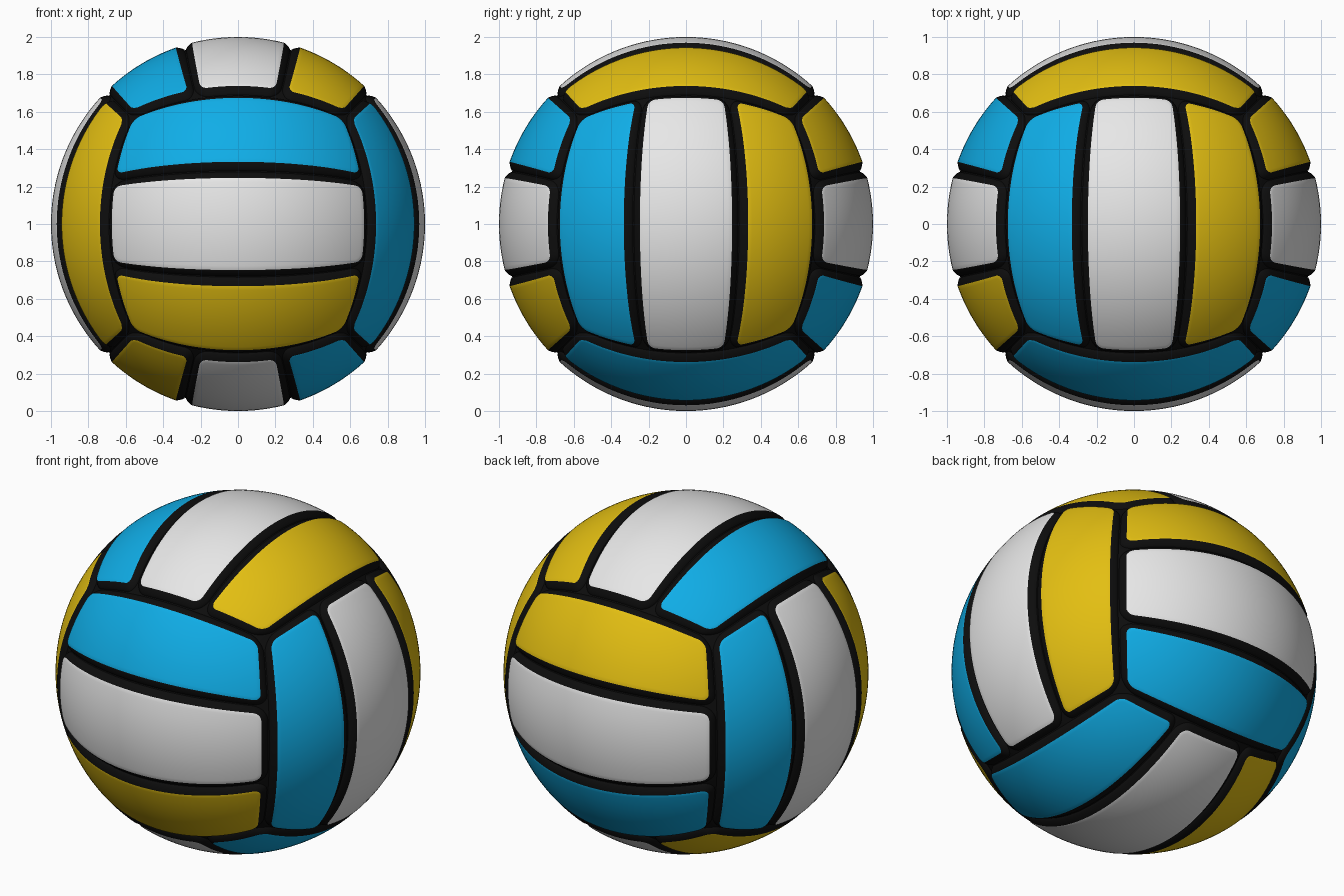
import bpy, bmesh, math
from mathutils import Vector

if "Cube" in bpy.data.objects:
    bpy.data.objects.remove(bpy.data.objects["Cube"])

Q = math.pi / 4          # half angle of one cube-sphere side
STRIP = 0.294            # angle of the seam between strips
GAP = 0.045              # black border from colour edge to seam
R = 0.045                # corner rounding of the coloured area
CENTRE = Vector((0, 0, 1))


def material(name, rgb):
    m = bpy.data.materials.new(name)
    m.diffuse_color = (*rgb, 1)
    m.use_nodes = True
    m.node_tree.nodes["Principled BSDF"].inputs["Base Color"].default_value = m.diffuse_color
    return m


WHITE = material("white", (0.8, 0.8, 0.8))
BLUE = material("sky blue", (0.005, 0.42, 0.8))
YELLOW = material("yellow", (0.77, 0.52, 0.006))
BLACK = material("black", (0.004, 0.004, 0.004))

# border rings: (offset from inner rectangle, radius)
RINGS = [(R * 0.5, 1.0), (R, 1.0), (R + 0.008, 0.997), (R + 0.02, 0.991),
         (R + 0.032, 0.983), (R + 0.04, 0.975), (R + GAP, 0.963)]


def on_ball(p, q, n, s, l, radius):
    """Map strip angles (p across, q along) to the ball, seams bowed a little."""
    bow = min(abs(p) / STRIP, (Q - abs(p)) / (Q - STRIP))
    p += math.copysign(0.028 * (q / Q) ** 2 * bow, p)
    d = n + s * math.tan(p) + l * math.tan(q)
    return CENTRE + d.normalized() * radius


def panel(name, n, s, p0, p1, colour):
    l = n.cross(s)
    a0, a1 = p0 + GAP + R, p1 - GAP - R
    b1 = Q - GAP - R
    nu, nv = 10, 32
    bm = bmesh.new()
    # inner rectangle
    grid, flat = {}, {}
    for i in range(nu + 1):
        for j in range(nv + 1):
            p, q = a0 + (a1 - a0) * i / nu, b1 * (2 * j / nv - 1)
            flat[i, j] = (p, q)
            grid[i, j] = bm.verts.new(on_ball(p, q, n, s, l, 1))
    for i in range(nu):
        for j in range(nv):
            bm.faces.new((grid[i, j], grid[i + 1, j], grid[i + 1, j + 1], grid[i, j + 1]))
    # outline walk: grid index and outward angle, corners fan out
    sides = [[(i, 0) for i in range(nu + 1)], [(nu, j) for j in range(nv + 1)],
             [(i, nv) for i in range(nu, -1, -1)], [(0, j) for j in range(nv, -1, -1)]]
    walk = []
    for k, side in enumerate(sides):
        ang = (k - 1) * math.pi / 2
        walk += [(ij, ang) for ij in side]
        walk += [(side[-1], ang + math.pi / 2 * t / 6) for t in range(1, 6)]
    # rounded colour edge, then black rolled border
    prev = [grid[ij] for ij, _ in walk]
    for off, rad in RINGS:
        ring = []
        for ij, ang in walk:
            p, q = flat[ij]
            ring.append(bm.verts.new(on_ball(p + off * math.cos(ang), q + off * math.sin(ang),
                                             n, s, l, rad)))
        for k in range(len(walk)):
            m = (k + 1) % len(walk)
            quad = [prev[k], ring[k], ring[m]]
            if prev[m] is not prev[k]:
                quad.append(prev[m])
            bm.faces.new(quad).material_index = 1 if off > R else 0
        prev = ring
    for f in bm.faces:
        f.smooth = True
    me = bpy.data.meshes.new(name)
    bm.to_mesh(me)
    bm.free()
    me.materials.append(colour)
    me.materials.append(BLACK)
    bpy.context.collection.objects.link(bpy.data.objects.new(name, me))


# six sides: outward direction and the direction in which its strips are stacked
X, Y, Z = Vector((1, 0, 0)), Vector((0, 1, 0)), Vector((0, 0, 1))
for side, n, s in [("right", X, Y), ("left", -X, -Y), ("top", Z, X),
                   ("bottom", -Z, -X), ("back", Y, Z), ("front", -Y, -Z)]:
    panel(side + "_blue_panel", n, s, -Q, -STRIP, BLUE)
    panel(side + "_white_panel", n, s, -STRIP, STRIP, WHITE)
    panel(side + "_yellow_panel", n, s, STRIP, Q, YELLOW)

# black core showing at the bottom of the seams
bpy.ops.mesh.primitive_uv_sphere_add(segments=96, ring_count=48, radius=0.972, location=CENTRE)
core = bpy.context.object
core.name = "seam_core"
core.data.materials.append(BLACK)
bpy.ops.object.shade_smooth()
